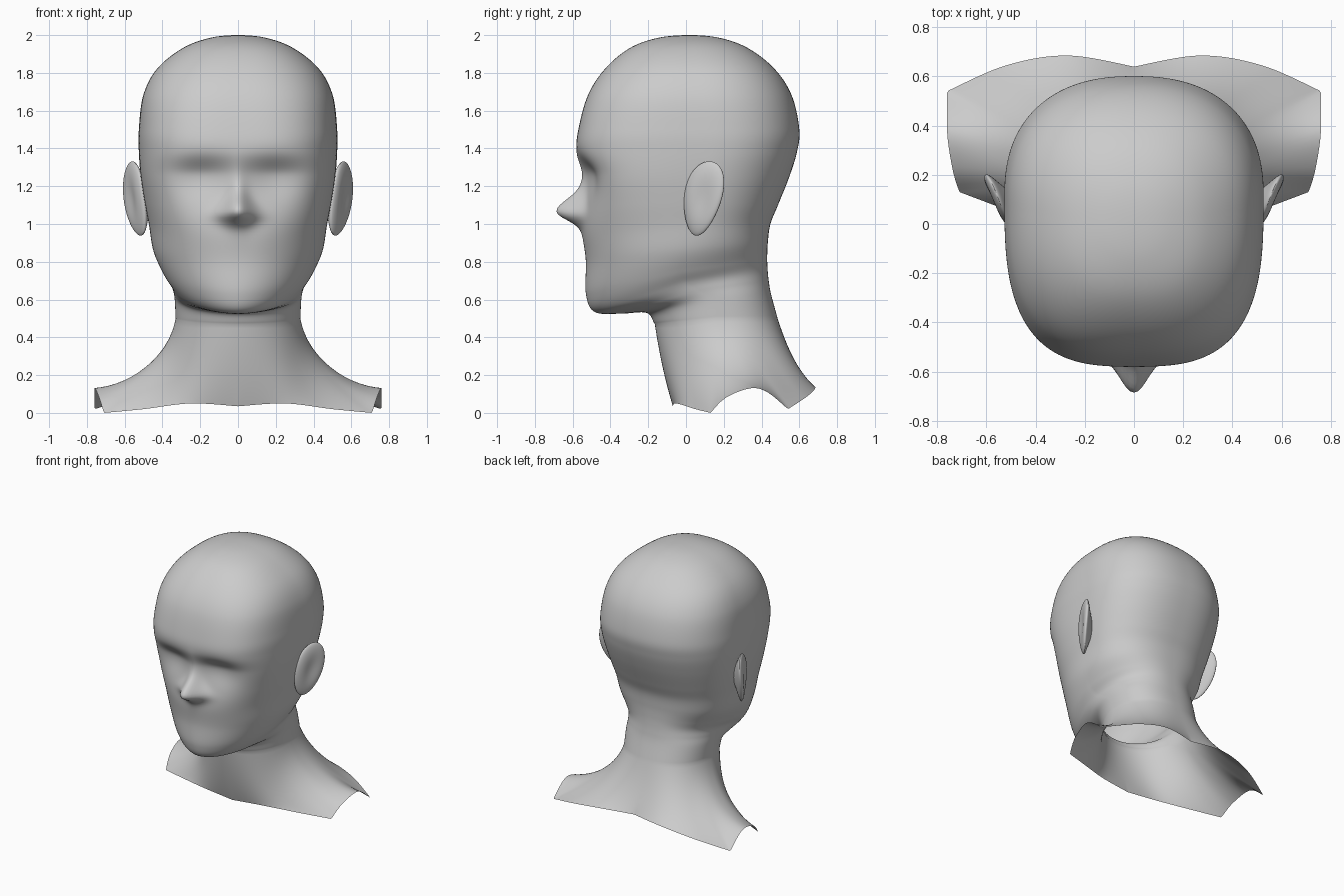
import bpy, bmesh
from math import sin, cos, pi, exp

if "Cube" in bpy.data.objects:
    bpy.data.objects.remove(bpy.data.objects["Cube"])

SEG, STEPS, FLARE = 192, 9, 24

# Key rings: front y, front z, side x, side y, side z, back y, back z, front squareness
KEYS = [
    (0.02, 2.00, 0.00, 0.02, 2.00, 0.02, 2.00, 2.2),
    (-0.15, 1.985, 0.15, 0.02, 1.985, 0.18, 1.985, 2.3),
    (-0.30, 1.93, 0.295, 0.03, 1.93, 0.33, 1.93, 2.5),
    (-0.43, 1.82, 0.43, 0.06, 1.82, 0.47, 1.82, 2.6),
    (-0.52, 1.68, 0.502, 0.08, 1.68, 0.56, 1.68, 2.8),
    (-0.57, 1.50, 0.525, 0.11, 1.50, 0.60, 1.50, 3.0),
    (-0.58, 1.38, 0.525, 0.11, 1.38, 0.587, 1.38, 3.0),
    (-0.55, 1.25, 0.515, 0.08, 1.25, 0.547, 1.25, 3.0),
    (-0.545, 1.10, 0.495, 0.05, 1.12, 0.487, 1.10, 2.65),
    (-0.545, 0.95, 0.472, 0.03, 1.00, 0.447, 1.00, 2.3),
    (-0.53, 0.80, 0.448, 0.00, 0.86, 0.433, 0.90, 2.1),
    (-0.53, 0.63, 0.398, -0.02, 0.75, 0.43, 0.82, 1.9),
    (-0.485, 0.535, 0.358, 0.00, 0.69, 0.432, 0.76, 1.8),
    (-0.35, 0.525, 0.343, 0.06, 0.65, 0.438, 0.70, 1.85),
    (-0.21, 0.53, 0.335, 0.13, 0.60, 0.45, 0.63, 1.95),
    (-0.165, 0.47, 0.33, 0.16, 0.50, 0.485, 0.50, 2.0),
]

# Cut edge of the shoulders: fraction around from front to back, x, y, z
HEM = [
    (0.0, 0.0, -0.07, 0.035), (0.18, 0.25, -0.05, 0.05), (0.33, 0.50, 0.05, 0.02),
    (0.44, 0.71, 0.13, 0.0), (0.48, 0.735, 0.21, 0.08), (0.53, 0.757, 0.34, 0.13),
    (0.57, 0.76, 0.43, 0.11), (0.62, 0.76, 0.54, 0.02), (0.74, 0.52, 0.645, 0.09),
    (0.86, 0.27, 0.685, 0.135), (1.0, 0.0, 0.64, 0.14),
]


def catmull(p0, p1, p2, p3, t):
    return [0.5 * (2*b + (c - a)*t + (2*a - 5*b + 4*c - d)*t*t + (3*b - a - 3*c + d)*t**3)
            for a, b, c, d in zip(p0, p1, p2, p3)]


def bell(v, s):
    return exp(-(v / s) ** 2)


def ring(row):
    """Closed section through a front, side and back point."""
    fy, fz, sx, sy, sz, by, bz, nf = row
    pts = []
    for i in range(SEG):
        a = 2 * pi * i / SEG
        s, c = sin(a), cos(a)
        n = nf if c > 0 else 2.35
        r = (abs(s)**n + abs(c)**n) ** (-1 / n)
        ey, ez = (fy, fz) if c > 0 else (by, bz)
        k = r * abs(c)
        pts.append((sx * r * s, sy + (ey - sy) * k, sz + (ez - sz) * k))
    return pts


def hem_point(i):
    u = 2 * i / SEG
    side = 1
    if u > 1:
        u, side = 2 - u, -1
    last = len(HEM) - 1
    for k in range(last):
        a, b = HEM[k], HEM[k + 1]
        if u <= b[0] + 1e-9:
            t = (u - a[0]) / (b[0] - a[0])
            before = a if k in (0, 3, 7) else HEM[k - 1]
            after = b if k + 1 in (last, 3, 7) else HEM[k + 2]
            x, y, z = catmull(before[1:], a[1:], b[1:], after[1:], t)
            return side * min(x, 0.76), y, max(z, 0)


def face_relief(p):
    """Nose and eye sockets pushed into the front of the head."""
    x, y, z = p
    if y > -0.1 or z < 0.75:
        return p
    tip = 0.122 * bell(z - 1.065, 0.085 if z > 1.065 else 0.06)
    bridge = 0.025 * bell(z - 1.12, 0.14)
    nose = (tip + bridge) * bell(x, 0.045 + 0.042 * bell(z - 1.04, 0.08))
    socket = 0.055 * bell(abs(x) - 0.2, 0.16) * bell(z - 1.26, 0.085 if z > 1.26 else 0.16)
    return x, y - nose + socket, z


def finish(bm, name):
    bmesh.ops.remove_doubles(bm, verts=bm.verts, dist=1e-5)
    bmesh.ops.recalc_face_normals(bm, faces=bm.faces)
    for f in bm.faces:
        f.smooth = True
    me = bpy.data.meshes.new(name)
    bm.to_mesh(me)
    bm.free()
    ob = bpy.data.objects.new(name, me)
    bpy.context.collection.objects.link(ob)
    return ob


# Head and neck sections, with a mirrored extra row so the crown is round
a, b = KEYS[0], KEYS[1]
crown = [b[j] if j in (1, 4, 6, 7) else 2 * a[j] - b[j] for j in range(8)]
last = [2 * p - q for p, q in zip(KEYS[-1], KEYS[-2])]
rows = [crown, *KEYS, last]
rings = []
for k in range(1, len(rows) - 2):
    for s in range(STEPS):
        rings.append([face_relief(p) for p in ring(catmull(*rows[k-1:k+3], s / STEPS))])

# Shoulders flare from the neck to the cut edge, guided by a softened edge
neck = ring(KEYS[-1])
hem = [hem_point(i) for i in range(SEG)]
soft = [[sum(hem[(i + d) % SEG][j] for d in range(-9, 10)) / 19 for j in range(3)]
        for i in range(SEG)]
for s in range(FLARE + 1):
    t = s / FLARE
    section = []
    for i, (p, e, q) in enumerate(zip(neck, hem, soft)):
        u = min(i, SEG - i) * 2 / SEG
        pull = (0.12, 0.4, 0.6 + 0.22 * bell(u - 0.28, 0.14))
        mid = [m + (v - m) * w for m, v, w in zip(p, q, pull)]
        end = [v + (w - v) * t**3 for v, w in zip(q, e)]
        section.append([(1-t)**2 * v + 2*t*(1-t) * m + t*t * w for v, m, w in zip(p, mid, end)])
    rings.append(section)

bm = bmesh.new()
loops = [[bm.verts.new(p) for p in r] for r in rings]
for r0, r1 in zip(loops, loops[1:]):
    for i in range(SEG):
        j = (i + 1) % SEG
        bm.faces.new((r0[i], r0[j], r1[j], r1[i]))
finish(bm, "head_and_shoulders")

# Ears: tilted, flattened spheres, dished outside and thickened towards the head
for side, name in ((1, "left_ear"), (-1, "right_ear")):
    bm = bmesh.new()
    bmesh.ops.create_uvsphere(bm, u_segments=48, v_segments=32, radius=1)
    for v in bm.verts:
        vx, vy, vz = v.co
        r = (vy * vy + vz * vz) ** 0.5
        y = 0.09 + 0.033 * vz + (0.1 + 0.02 * vz) * vy
        x = 0.55 + 0.048 * vy + 0.022 * vz - 0.012 * vz * vz
        x += vx * (0.034 if vx > 0 else 0.034 + 0.05 * bell(r, 0.7))
        if vx > 0:
            x -= 0.022 * bell(r, 0.6)
        v.co = (side * x, y, 1.135 + 0.197 * vz)
    finish(bm, name)
